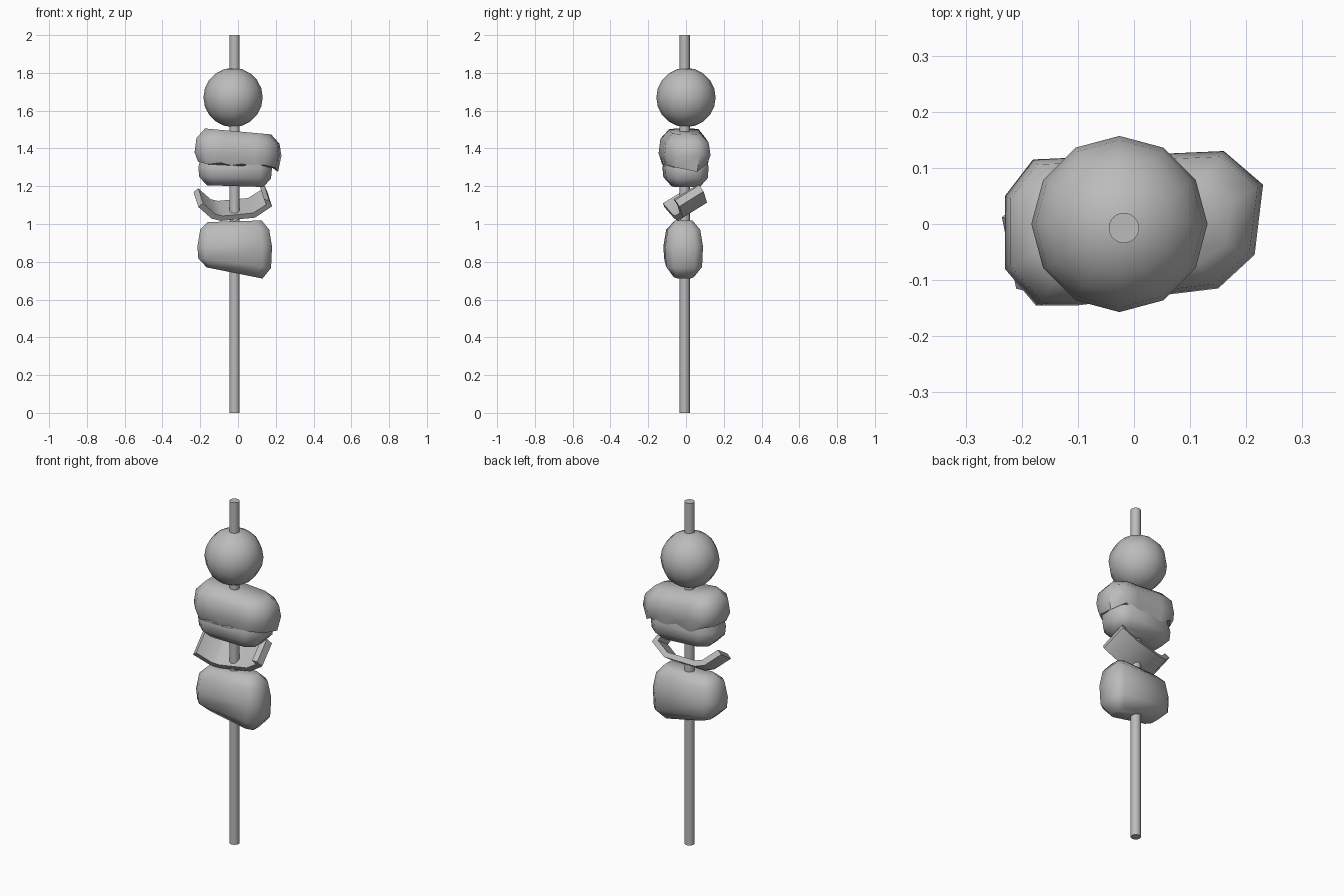
import bpy, bmesh, math
from mathutils import Vector

old = bpy.data.objects.get("Cube")
if old:
    bpy.data.objects.remove(old, do_unlink=True)

gray = bpy.data.materials.new("plain gray")
gray.use_nodes = True
gray.diffuse_color = (0.5, 0.5, 0.5, 1)
gray.node_tree.nodes["Principled BSDF"].inputs["Base Color"].default_value = (0.5, 0.5, 0.5, 1)


def finish(name, bm, angle):
    bmesh.ops.recalc_face_normals(bm, faces=bm.faces)
    mesh = bpy.data.meshes.new(name)
    bm.to_mesh(mesh)
    bm.free()
    mesh.materials.append(gray)
    obj = bpy.data.objects.new(name, mesh)
    bpy.context.collection.objects.link(obj)
    bpy.ops.object.select_all(action='DESELECT')
    obj.select_set(True)
    bpy.context.view_layer.objects.active = obj
    bpy.ops.object.shade_smooth_by_angle(angle=math.radians(angle))
    return obj


def loft(name, plan, rings, hem=None):
    """Stack inset copies of a plan outline; each ring is (z, inset, slope along x)."""
    xs, ys = zip(*plan)
    cx, cy = (max(xs) + min(xs)) / 2, (max(ys) + min(ys)) / 2
    hx, hy = (max(xs) - min(xs)) / 2, (max(ys) - min(ys)) / 2
    bm = bmesh.new()
    loops = []
    for r, (z, inset, slope) in enumerate(rings):
        loop = []
        for i, (x, y) in enumerate(plan):
            px = cx + (x - cx) * (1 - inset / hx)
            py = cy + (y - cy) * (1 - inset / hy)
            drop = hem(i, y) if hem and r == 0 else 0
            loop.append(bm.verts.new((px, py, z + slope * px + drop)))
        loops.append(loop)
    n = len(plan)
    for a, b in zip(loops, loops[1:]):
        for i in range(n):
            j = (i + 1) % n
            bm.faces.new((a[i], a[j], b[j], b[i]))
    bm.faces.new(loops[0])
    bm.faces.new(loops[-1])
    return finish(name, bm, 60)


def split_edges(plan, parts):
    out = []
    for (ax, ay), (bx, by) in zip(plan, plan[1:] + plan[:1]):
        k = parts if math.hypot(bx - ax, by - ay) > 0.2 else 1
        out += [(ax + (bx - ax) * t / k, ay + (by - ay) * t / k) for t in range(k)]
    return out


# Skewer stick
bm = bmesh.new()
bmesh.ops.create_cone(bm, cap_ends=True, segments=24, radius1=0.027, radius2=0.027, depth=2)
bmesh.ops.translate(bm, verts=bm.verts, vec=(-0.018, -0.007, 1))
finish("stick", bm, 40)

# Round ball near the tip
bm = bmesh.new()
bmesh.ops.create_uvsphere(bm, u_segments=12, v_segments=10, radius=0.157)
bmesh.ops.translate(bm, verts=bm.verts, vec=(-0.026, 0, 1.67))
finish("ball", bm, 60)

# Draped upper chunk with a wavy lower edge
cap_plan = split_edges([(-0.23, 0.05), (-0.23, -0.08), (-0.175, -0.145), (-0.1, -0.145),
                        (0.15, -0.115), (0.215, -0.055), (0.23, 0.07), (0.16, 0.13),
                        (-0.18, 0.115)], 4)


def wavy(i, y):
    return (-0.025 if i % 2 else 0.015) if y > 0.04 else (0.008 if i % 2 else -0.004)


loft("draped_chunk", cap_plan,
     [(1.312, 0.018, -0.05), (1.37, 0, -0.04), (1.44, 0.01, -0.07), (1.49, 0.055, -0.09)], wavy)

# Block under the drape
loft("middle_chunk",
     [(-0.21, 0.05), (-0.21, -0.07), (-0.15, -0.125), (0.12, -0.11), (0.18, -0.05),
      (0.18, 0.07), (0.12, 0.12), (-0.15, 0.1)],
     [(1.2, 0.045, -0.03), (1.245, 0.005, -0.02), (1.3, 0, 0), (1.38, 0.02, 0)])

# Lower chunk
loft("lower_chunk",
     [(-0.215, 0.03), (-0.215, -0.08), (-0.175, -0.12), (0.13, -0.11), (0.18, -0.07),
      (0.18, 0.05), (0.14, 0.09), (-0.17, 0.08)],
     [(0.737, 0.05, -0.2), (0.79, 0.005, -0.13), (0.88, 0, 0),
      (0.97, 0.015, 0), (1.015, 0.055, 0.03)])

# Bent slice: a thick folded strip, tilted backward and slightly turned
width_dir = Vector((0, 0.85, 0.53))
up_dir = Vector((0, -0.53, 0.85))
outer = [(-0.21, 0.1), (-0.14, 0.02), (-0.09, 0), (0.09, 0), (0.18, 0.06), (0.165, 0.1)]
inner = [(-0.185, 0.12), (-0.12, 0.045), (-0.08, 0.03), (0.08, 0.03), (0.15, 0.075), (0.138, 0.108)]
section = outer + inner[::-1]
bm = bmesh.new()
ends = []
for w in (0, 0.15):
    ends.append([bm.verts.new(Vector((x - 0.17 * w, -0.03, 1.025)) + up_dir * u
                              + width_dir * (w + 0.18 * x)) for x, u in section])
n = len(section)
for i in range(n):
    j = (i + 1) % n
    bm.faces.new((ends[0][i], ends[0][j], ends[1][j], ends[1][i]))
for loop in ends:
    for i in range(len(outer) - 1):
        bm.faces.new((loop[i], loop[i + 1], loop[n - 2 - i], loop[n - 1 - i]))
finish("bent_slice", bm, 50)
